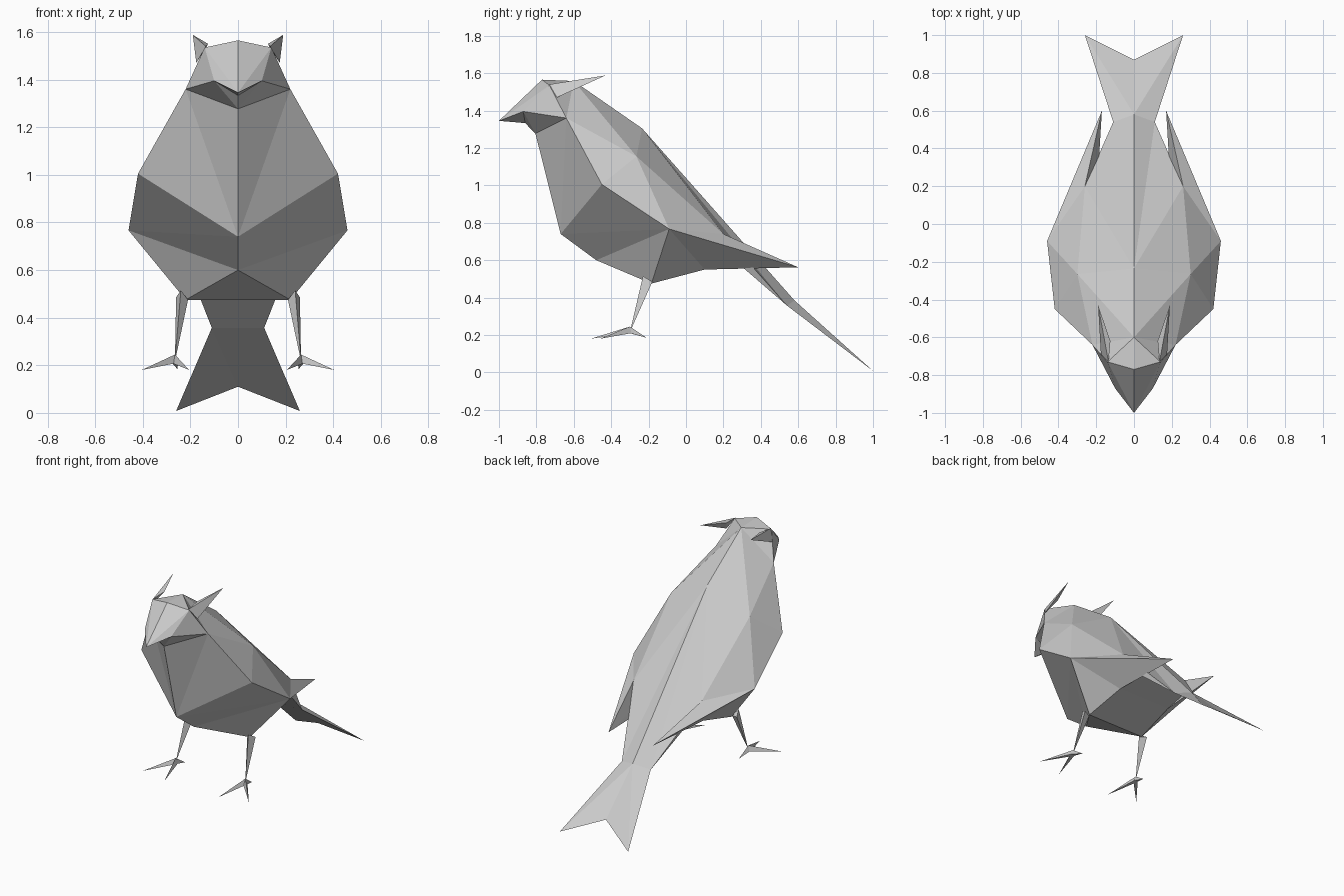
import bpy
import bmesh
from mathutils import Vector

cube = bpy.data.objects.get("Cube")
if cube:
    bpy.data.objects.remove(cube, do_unlink=True)

# Single plain grey
grey = bpy.data.materials.new("plain_grey")
grey.use_nodes = True
grey.diffuse_color = (0.6, 0.6, 0.6, 1)
shader = next(n for n in grey.node_tree.nodes if n.type == "BSDF_PRINCIPLED")
shader.inputs["Base Color"].default_value = grey.diffuse_color
shader.inputs["Roughness"].default_value = 0.8

# Landmarks of the left half
marks = {
    "beak_tip": (0, -1, 1.345), "beak_side": (.1, -.87, 1.395), "beak_under": (0, -.86, 1.333),
    "brow": (0, -.77, 1.565), "temple": (.14, -.73, 1.535), "crown": (0, -.6, 1.558),
    "cheek": (.22, -.64, 1.36), "throat": (0, -.805, 1.277),
    "nape": (0, -.235, 1.305), "shoulder": (.3, -.265, 1.155),
    "breast": (.42, -.45, 1.005), "keel": (0, -.67, .74), "belly": (0, -.48, .6),
    "wing_edge": (.46, -.09, .767), "wing_tip": (.17, .6, .562),
    "hip": (.22, -.185, .475), "vent": (.2, .1, .55), "rump": (.26, .2, .74),
    "flank": (.202, .27, .59), "tail_root": (.11, .54, .357), "tail_ridge": (0, .58, .385),
    "tail_point": (.26, 1, .008), "tail_notch": (0, .87, .11),
}


def point(name):
    """Landmark; a leading 'mid_' drops it onto the centre plane."""
    x, y, z = marks[name.removeprefix("mid_")]
    return Vector((0 if name.startswith("mid_") else x, y, z))


def finish(name, bm, mirror=True):
    bmesh.ops.recalc_face_normals(bm, faces=bm.faces)
    mesh = bpy.data.meshes.new(name)
    bm.to_mesh(mesh)
    bm.free()
    mesh.materials.append(grey)
    obj = bpy.data.objects.new(name, mesh)
    bpy.context.scene.collection.objects.link(obj)
    if mirror:
        mod = obj.modifiers.new("both_sides", "MIRROR")
        mod.use_axis[0] = True
        mod.use_clip = True
    return obj


def shell(name, faces):
    """Faceted half surface from landmark names, mirrored across x."""
    bm = bmesh.new()
    verts = {}
    for face in faces:
        corners = []
        for key in face.split():
            if key not in verts:
                verts[key] = bm.verts.new(point(key))
            corners.append(verts[key])
        bm.faces.new(corners)
    return finish(name, bm)


# Head, body, wings and tail in one closed skin
shell("bird_body", [
    # head and beak
    "brow beak_tip temple", "temple beak_tip beak_side", "temple beak_side cheek",
    "brow temple crown", "beak_tip beak_under beak_side",
    "beak_side beak_under throat", "beak_side throat cheek",
    # back
    "crown temple cheek", "crown cheek shoulder", "crown shoulder nape",
    "nape shoulder rump", "nape rump tail_root", "nape tail_root tail_ridge",
    # breast and belly
    "throat keel cheek", "cheek keel breast", "cheek breast shoulder",
    "breast keel wing_edge", "keel belly wing_edge", "belly hip wing_edge",
    "belly mid_hip hip", "breast wing_edge shoulder",
    # wing
    "shoulder wing_edge rump", "rump wing_edge wing_tip", "wing_edge vent wing_tip",
    "wing_edge hip vent", "vent flank wing_tip", "rump wing_tip flank",
    # underside
    "hip mid_hip mid_vent vent", "vent mid_vent mid_flank flank",
    "flank mid_flank mid_tail_root tail_root", "rump flank tail_root",
    # tail
    "tail_ridge tail_root tail_point", "tail_ridge tail_point tail_notch",
    "tail_root mid_tail_root tail_notch", "tail_root tail_notch tail_point",
])


def spike(name, base, tip, side):
    """Three-sided spike from a base triangle to a tip."""
    bm = bmesh.new()
    ring = [bm.verts.new((side * x, y, z)) for x, y, z in base]
    top = bm.verts.new((side * tip[0], tip[1], tip[2]))
    bm.faces.new(ring)
    for i in range(3):
        bm.faces.new((ring[i], ring[(i + 1) % 3], top))
    finish(name, bm, mirror=False)


# Crest feathers, legs and toes on each side
ankle = Vector((.265, -.3, .245))
toes = {"inner_toe": (.205, -.51, .18), "outer_toe": (.405, -.46, .18), "back_toe": (.255, -.21, .185)}
for label, side in (("left", 1), ("right", -1)):
    spike(label + "_crest", [(.135, -.73, 1.54), (.175, -.69, 1.47), (.125, -.62, 1.55)],
          (.19, -.43, 1.588), side)
    spike(label + "_leg", [(.24, -.23, .515), (.21, -.2, .475), (.26, -.18, .485)],
          ankle - Vector((0, 0, .03)), side)
    for toe, tip in toes.items():
        along = (Vector(tip) - ankle).normalized()
        across = along.cross(Vector((0, 0, 1))).normalized() * .014
        low = ankle - Vector((0, 0, .035))
        spike(label + "_" + toe, [ankle, low + across, low - across], tip, side)
